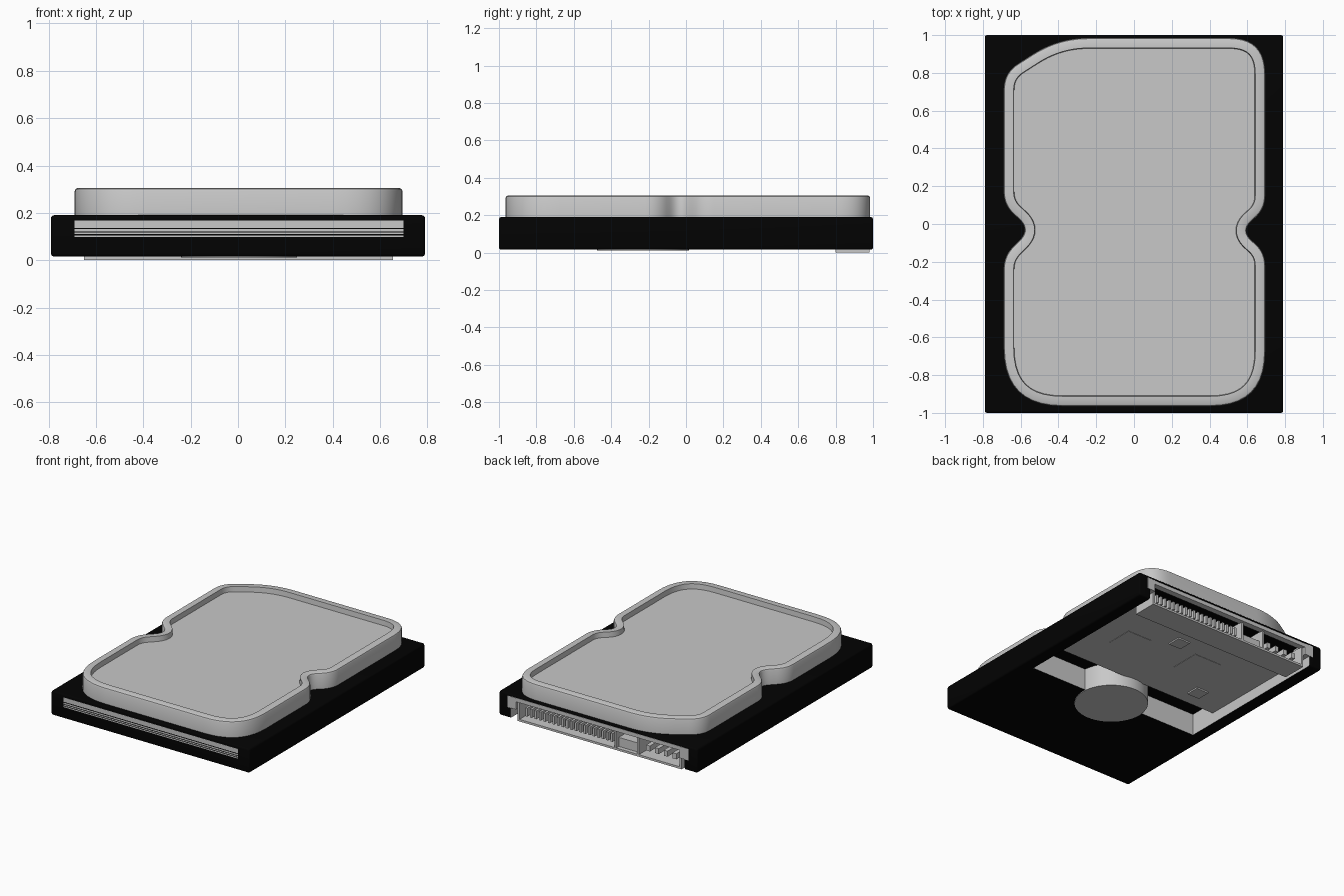
import bpy, bmesh, math
from mathutils import Vector

cube = bpy.data.objects.get("Cube")
if cube:
    bpy.data.objects.remove(cube, do_unlink=True)


def material(name, value):
    m = bpy.data.materials.new(name)
    m.use_nodes = True
    color = (value, value, value, 1)
    m.diffuse_color = color
    m.node_tree.nodes["Principled BSDF"].inputs["Base Color"].default_value = color
    return m


black = material("black_casing", 0.0008)
gray = material("metal_gray", 0.58)


def finish(name, bm, mats):
    bmesh.ops.recalc_face_normals(bm, faces=bm.faces)
    me = bpy.data.meshes.new(name)
    bm.to_mesh(me)
    bm.free()
    for m in mats:
        me.materials.append(m)
    ob = bpy.data.objects.new(name, me)
    bpy.context.collection.objects.link(ob)
    return ob


def add_box(bm, x, y, z):
    """Add a box given by its (low, high) range on each axis."""
    verts = bmesh.ops.create_cube(bm, size=1)["verts"]
    for v in verts:
        v.co = [(a + b) / 2 + c * (b - a) for c, (a, b) in zip(v.co, (x, y, z))]


def boxes(name, ranges, mat):
    bm = bmesh.new()
    for r in ranges:
        add_box(bm, *r)
    return finish(name, bm, [mat])


def activate(ob):
    bpy.ops.object.select_all(action='DESELECT')
    ob.select_set(True)
    bpy.context.view_layer.objects.active = ob


def smooth(ob):
    activate(ob)
    bpy.ops.object.shade_smooth_by_angle(angle=math.radians(30))


# Casing: rounded block with a bay cut into the underside, open at the back
bm = bmesh.new()
add_box(bm, (-0.79, 0.79), (-1, 1), (0.016, 0.19))
bmesh.ops.bevel(bm, geom=bm.edges[:], offset=0.012, segments=3, profile=0.5, affect='EDGES')
casing = finish("casing", bm, [black, gray])

bm = bmesh.new()
add_box(bm, (-0.69, 0.70), (-0.21, 1.2), (-0.1, 0.175))
bm.normal_update()
for f in bm.faces:
    f.material_index = 0 if abs(f.normal.z) > 0.5 else 1
cutter = finish("bay_cutter", bm, [black, gray])
cutter.hide_render = True
mod = casing.modifiers.new("bay", 'BOOLEAN')
mod.object = cutter
mod.operation = 'DIFFERENCE'
mod.solver = 'EXACT'
activate(casing)
bpy.ops.object.modifier_apply(modifier="bay")
bpy.data.objects.remove(cutter, do_unlink=True)
smooth(casing)


# Top cover: rounded outline with side notches, flat raised rim and sunken panel
def rounded(corners, steps=10):
    pts = []
    n = len(corners)
    for i, (x, y, d) in enumerate(corners):
        p = Vector((x, y))
        a = p + (Vector(corners[i - 1][:2]) - p).normalized() * d
        b = p + (Vector(corners[(i + 1) % n][:2]) - p).normalized() * d
        for k in range(steps + 1):
            t = k / steps
            pts.append(a * (1 - t) ** 2 + p * 2 * t * (1 - t) + b * t * t)
    return pts


def inset(pts, dist):
    out = []
    for i, p in enumerate(pts):
        t = (pts[(i + 1) % len(pts)] - pts[i - 1]).normalized()
        out.append(p + Vector((-t.y, t.x)) * dist)
    return out


outline = rounded([
    (0.695, -0.965, 0.29), (0.695, -0.15, 0.07), (0.565, -0.035, 0.08), (0.695, 0.08, 0.07),
    (0.695, 0.985, 0.19), (-0.40, 0.985, 0.16), (-0.69, 0.80, 0.09),
    (-0.69, 0.10, 0.07), (-0.55, -0.03, 0.08), (-0.69, -0.17, 0.07), (-0.69, -0.965, 0.31),
])
bm = bmesh.new()
rings = []
for dist, z in ((0, 0.18), (0, 0.292), (0.004, 0.301), (0.012, 0.305), (0.053, 0.305),
                (0.056, 0.268)):
    rings.append([bm.verts.new((p.x, p.y, z)) for p in inset(outline, dist)])
count = len(outline)
for low, high in zip(rings, rings[1:]):
    for i in range(count):
        j = (i + 1) % count
        bm.faces.new((low[i], low[j], high[j], high[i]))
bm.faces.new(rings[-1])
bm.faces.new(rings[0][::-1])
smooth(finish("top_cover", bm, [gray]))

# Front strips
boxes("front_strips", [((-0.69, 0.70), (-1.001, -0.99), z) for z in
                       ((0.137, 0.168), (0.122, 0.131), (0.110, 0.117), (0.098, 0.105))], gray)

# Spindle motor hub
bm = bmesh.new()
bmesh.ops.create_cone(bm, cap_ends=True, segments=48, radius1=0.245, radius2=0.245, depth=0.166)
bmesh.ops.translate(bm, verts=bm.verts, vec=(0.005, -0.23, 0.094))
smooth(finish("spindle_motor", bm, [gray]))

# Circuit board with chips
boxes("circuit_board", [((-0.685, 0.695), (0.0, 0.82), (0.09, 0.11))], gray)
boxes("chips", [((x - s, x + s), (y - s, y + s), (z, 0.092)) for x, y, s, z in
                ((0.09, 0.58, 0.05, 0.08), (-0.43, 0.15, 0.05, 0.08),
                 (0.35, 0.38, 0.1, 0.088), (-0.2, 0.42, 0.11, 0.088))], gray)

# Rear connector: shell open to the back and top, with dividers and a wider top flange
depth = (0.80, 0.98)
walls = [((x, x + 0.015), depth, (0, 0.15)) for x in (-0.65, -0.31, -0.13, 0.64)]
boxes("connector_shell", walls + [
    ((-0.65, 0.655), depth, (0, 0.015)),
    ((-0.65, 0.655), (0.80, 0.83), (0, 0.13)),
    ((-0.31, -0.13), (0.82, 0.95), (0.01, 0.08)),
    ((-0.69, 0.70), (0.955, 0.999), (0.145, 0.173)),
    ((-0.72, -0.65), (0.88, 1.001), (0.09, 0.173)),
    ((0.655, 0.72), (0.88, 1.001), (0.09, 0.173)),
], gray)


def pin_row(first, last, number, half, z):
    step = (last - first) / (number - 1)
    centers = [first + step * i for i in range(number)]
    return [((x - half, x + half), (0.82, 0.96), z) for x in centers]


boxes("data_pins", pin_row(-0.08, 0.60, 20, 0.008, (0.04, 0.10)), gray)
boxes("power_pins", pin_row(-0.58, -0.37, 4, 0.015, (0.05, 0.09)), gray)
